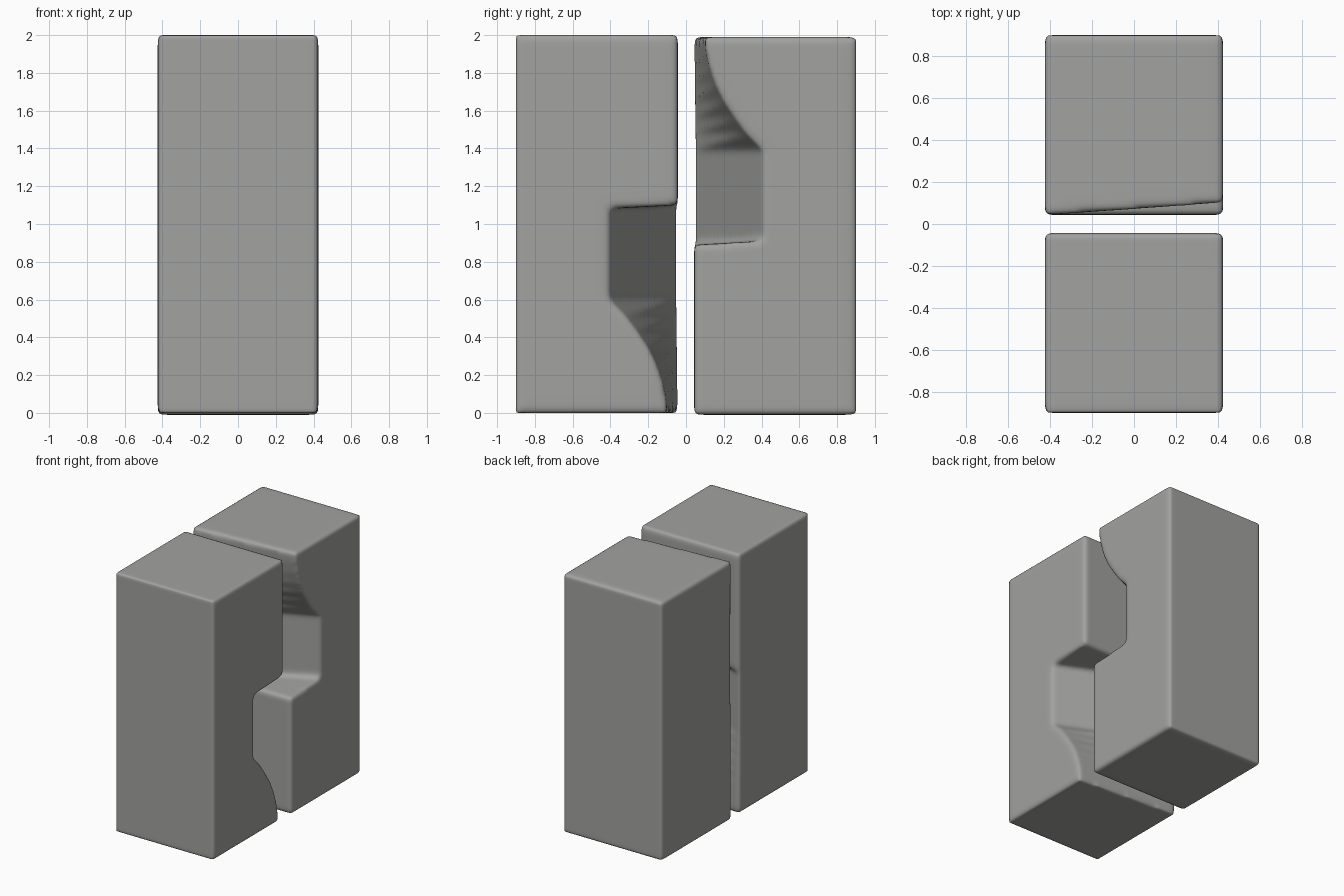
import bpy, bmesh, math

if "Cube" in bpy.data.objects:
    bpy.data.objects.remove(bpy.data.objects["Cube"])

stone = bpy.data.materials.new("warm grey")
stone.diffuse_color = (0.36, 0.36, 0.35, 1)
stone.use_nodes = True
stone.node_tree.nodes["Principled BSDF"].inputs["Base Color"].default_value = stone.diffuse_color

HALF = 0.425                # half width in x
OUT, INNER = 0.9, 0.043     # outer and inner faces, distance from y = 0

# Notch profile: height and distance of the inner right corner from y = 0
LOWER = [(0.0, 0.10), (0.08, 0.108), (0.16, 0.125), (0.25, 0.155), (0.34, 0.20),
         (0.43, 0.26), (0.51, 0.32), (0.60, 0.41)]
PROFILE = LOWER + [(1.08, 0.41), (1.10, INNER), (2.0, INNER)]


def pillar(name, flip, z_shift):
    """Square pillar with a wedge notch; flip turns it upside down and to the back."""
    bm = bmesh.new()
    rows = []
    for z, y in PROFILE:
        pts = [(-HALF, -OUT), (HALF, -OUT), (HALF, -y), (-HALF, -INNER)]
        rows.append([bm.verts.new((px, -py if flip else py,
                                   (2.0 - z if flip else z) + z_shift)) for px, py in pts])
    for a, b in zip(rows, rows[1:]):
        for i in range(4):
            j = (i + 1) % 4
            bm.faces.new((a[i], a[j], b[j], b[i]))
    bm.faces.new(rows[0][::-1])
    bm.faces.new(rows[-1])
    bmesh.ops.recalc_face_normals(bm, faces=bm.faces)
    me = bpy.data.meshes.new(name)
    bm.to_mesh(me)
    bm.free()
    me.materials.append(stone)
    ob = bpy.data.objects.new(name, me)
    bpy.context.collection.objects.link(ob)

    # Soft, worn edges
    rm = ob.modifiers.new("Remesh", 'REMESH')
    rm.mode = 'VOXEL'
    rm.voxel_size = 0.018
    rm.use_smooth_shade = True
    sm = ob.modifiers.new("Soften", 'SMOOTH')
    sm.factor = 0.5
    sm.iterations = 7
    return ob


pillar("front_pillar", False, 0.0)
pillar("back_pillar", True, -0.01)
